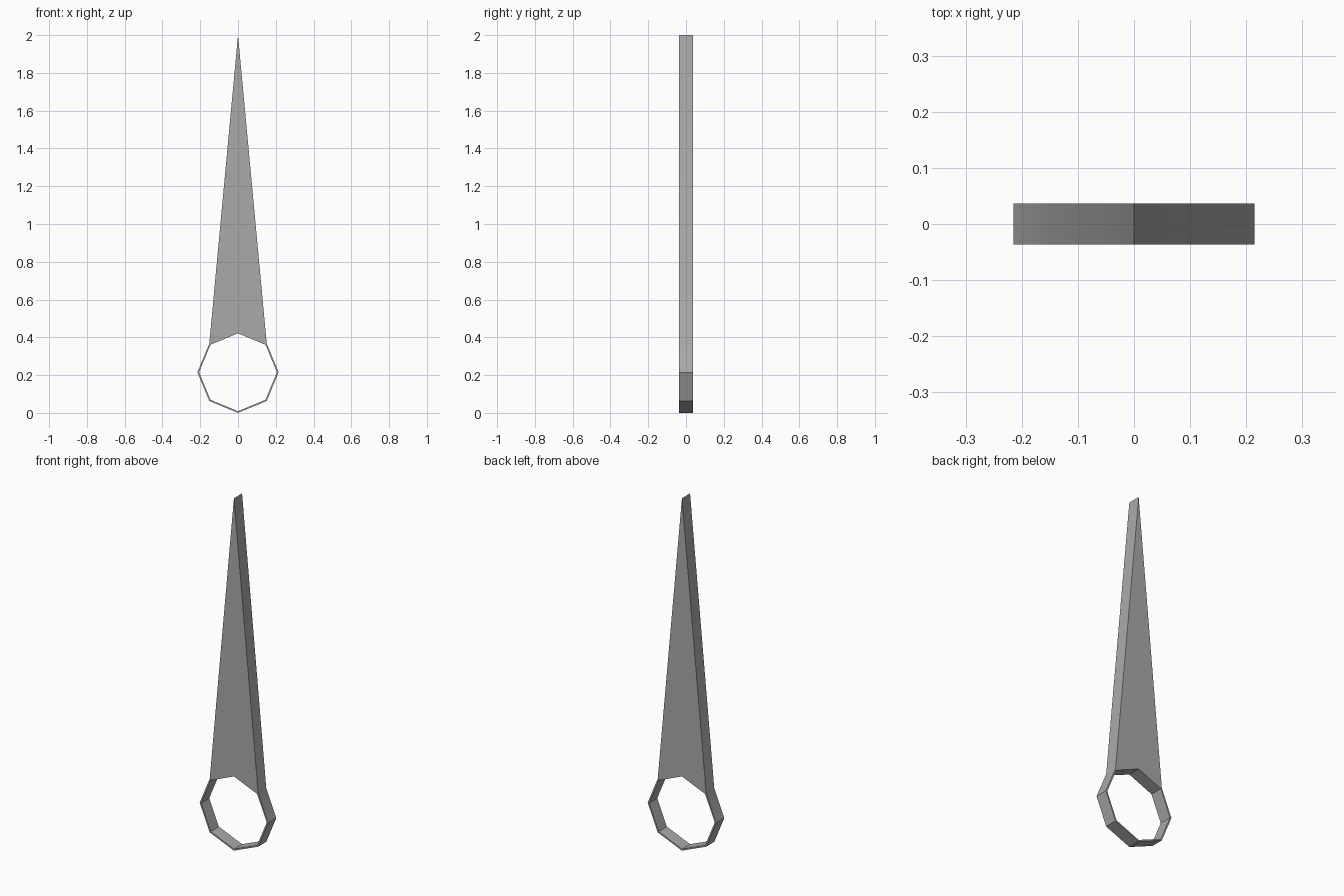
import bpy, bmesh
from math import sin, cos, pi, radians

if "Cube" in bpy.data.objects:
    bpy.data.objects.remove(bpy.data.objects["Cube"])

SIDES, R_OUT, R_IN, HALF_T, CZ, TIP = 8, 0.215, 0.206, 0.0365, 0.215, 2.0


def octagon(bm, radius, y):
    return [bm.verts.new((radius * sin(2 * pi * i / SIDES), y,
                          CZ + radius * cos(2 * pi * i / SIDES)))
            for i in range(SIDES)]


# Eight-sided ring whose top outer corner is drawn out into a long point
bm = bmesh.new()
loops = [octagon(bm, r, y) for r, y in
         ((R_OUT, -HALF_T), (R_OUT, HALF_T), (R_IN, HALF_T), (R_IN, -HALF_T))]
for outer in loops[:2]:
    outer[0].co.z = TIP

# Bridge the outer wall, back face, inner wall and front face
for a, b in zip(loops, loops[1:] + loops[:1]):
    for i in range(SIDES):
        j = (i + 1) % SIDES
        bm.faces.new((a[i], a[j], b[j], b[i]))
bmesh.ops.recalc_face_normals(bm, faces=bm.faces)

mesh = bpy.data.meshes.new("pointed_ring_hand")
bm.to_mesh(mesh)
bm.free()
hand = bpy.data.objects.new("pointed_ring_hand", mesh)
bpy.context.collection.objects.link(hand)

# Dark grey finish, soft only where the flank meets the ring
grey = bpy.data.materials.new("dark_grey")
grey.diffuse_color = (0.4, 0.4, 0.4, 1)
grey.use_nodes = True
grey.node_tree.nodes["Principled BSDF"].inputs["Base Color"].default_value = grey.diffuse_color
mesh.materials.append(grey)
bpy.context.view_layer.objects.active = hand
hand.select_set(True)
bpy.ops.object.shade_smooth_by_angle(angle=radians(30))
